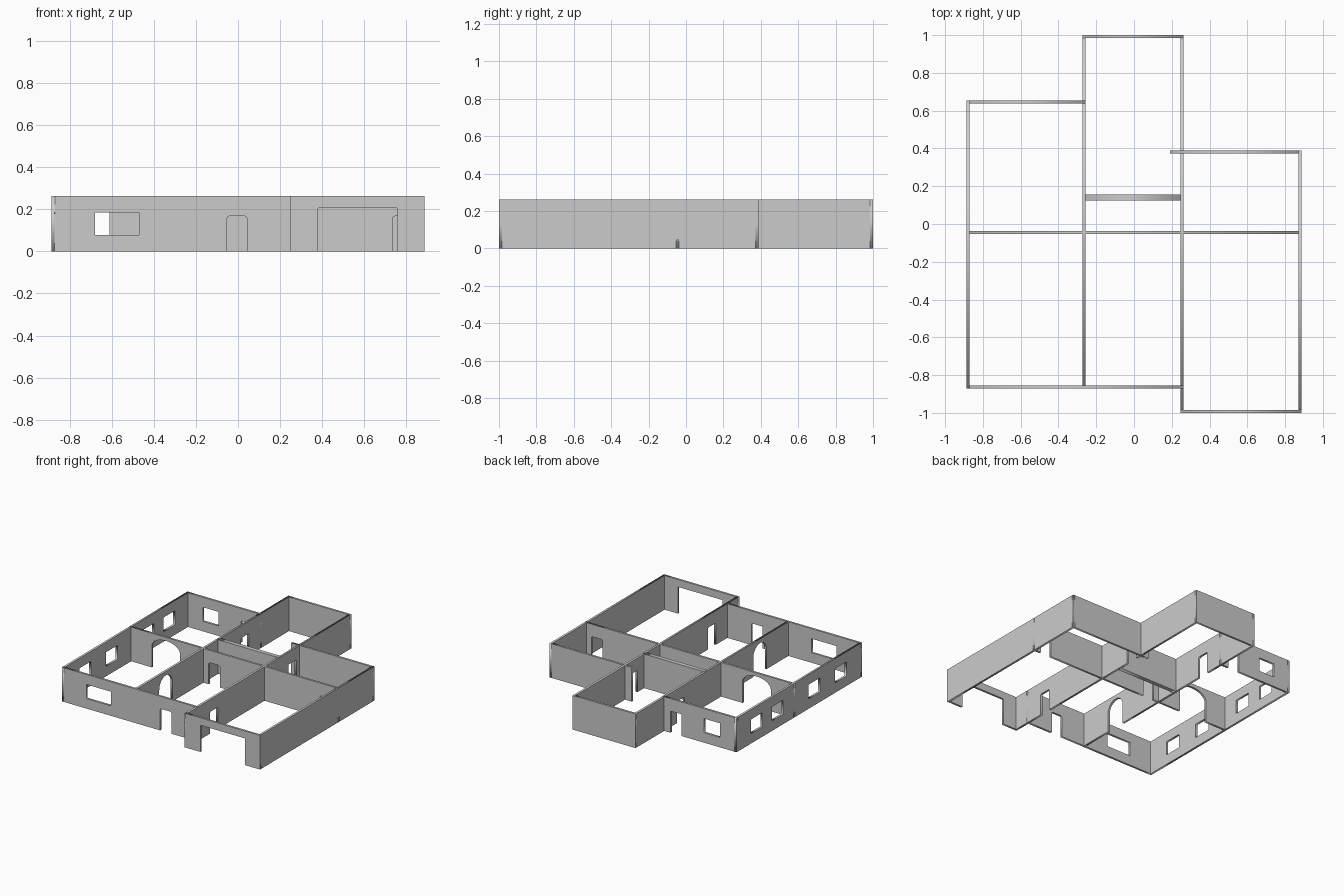
import bpy
from math import cos, sin, pi, radians

if "Cube" in bpy.data.objects:
    bpy.data.objects.remove(bpy.data.objects["Cube"])

H = 0.262    # wall height
T = 0.016    # wall thickness
DOOR = 0.167
WIN = (0.077, 0.185)


def opening(u0, u1, top, rx, rz):
    """Doorway outline from floor to floor with rounded or arched top corners."""
    n = 10
    pts = [(u0, 0)]
    pts += [(u0 + rx - rx * cos(pi / 2 * i / n), top - rz + rz * sin(pi / 2 * i / n))
            for i in range(n + 1)]
    right = [(u1 - rx + rx * sin(pi / 2 * i / n), top - rz + rz * cos(pi / 2 * i / n))
             for i in range(n + 1)]
    if abs(u1 - u0 - 2 * rx) < 1e-5:
        right = right[1:]
    return pts + right + [(u1, 0)]


def door(u0, u1):
    return opening(u0, u1, DOOR, 0.012, 0.012)


def arch(mid, half, top, rise):
    return opening(mid - half, mid + half, top, half, rise)


def wall(name, axis, pos, a, b, doors=(), windows=(), t=T):
    """Upright wall along x or y: outline with door notches and window holes."""
    outline = [(a, 0)]
    for d in doors:
        outline += d
    outline += [(b, 0), (b, H), (a, H)]
    loops = [outline]
    for u0, u1 in windows:
        loops.append([(u0, WIN[0]), (u1, WIN[0]), (u1, WIN[1]), (u0, WIN[1])])
    cu = bpy.data.curves.new(name, 'CURVE')
    cu.dimensions = '2D'
    cu.fill_mode = 'BOTH'
    cu.extrude = t / 2
    for pts in loops:
        s = cu.splines.new('POLY')
        s.points.add(len(pts) - 1)
        for p, (u, z) in zip(s.points, pts):
            p.co = (u, z, 0, 1)
        s.use_cyclic_u = True
    ob = bpy.data.objects.new(name, cu)
    bpy.context.collection.objects.link(ob)
    if axis == 'x':
        ob.rotation_euler = (radians(90), 0, 0)
        ob.location = (0, pos, 0)
    else:
        ob.rotation_euler = (radians(90), 0, radians(90))
        ob.location = (pos, 0, 0)
    bpy.ops.object.select_all(action='DESELECT')
    bpy.context.view_layer.objects.active = ob
    ob.select_set(True)
    bpy.ops.object.convert(target='MESH')


# wall lines
L, M, R, E = -0.879, -0.264, 0.255, 0.879
h = T / 2

# outer walls
wall("left_wall", 'y', L, -0.87, 0.653,
     windows=[(-0.68, -0.54), (-0.36, -0.22), (0.087, 0.222), (0.342, 0.477)])
wall("front_wall", 'x', -0.862, L - h, R + h,
     doors=[door(-0.052, 0.043)], windows=[(-0.68, -0.47)])
wall("garage_front_wall", 'x', -0.992, R - h, E + h,
     doors=[opening(0.38, 0.758, 0.205, 0.004, 0.004)])
wall("right_wall", 'y', E, -1.0, 0.388)
wall("right_back_wall", 'x', 0.38, 0.19, E + h)
wall("back_wall", 'x', 0.992, M - h, R + h)
wall("left_back_wall", 'x', 0.645, L - h, M + h,
     doors=[door(-0.42, -0.325)], windows=[(-0.745, -0.61)])

# inner walls
wall("cross_wall", 'x', -0.045, L - h, E + h,
     doors=[arch(-0.575, 0.12, 0.235, 0.07), door(-0.212, -0.117), door(0.735, 0.83)])
wall("inner_left_wall", 'y', M, -0.87, 1.0,
     doors=[arch(-0.51, 0.08, 0.23, 0.08), door(0.405, 0.5)])
wall("inner_right_wall", 'y', R, -1.0, 1.0,
     doors=[door(-0.715, -0.62), door(0.235, 0.335)])

# double partition in the back room
wall("partition_back", 'x', 0.148, M, R)
wall("partition_front", 'x', 0.132, M, R)
